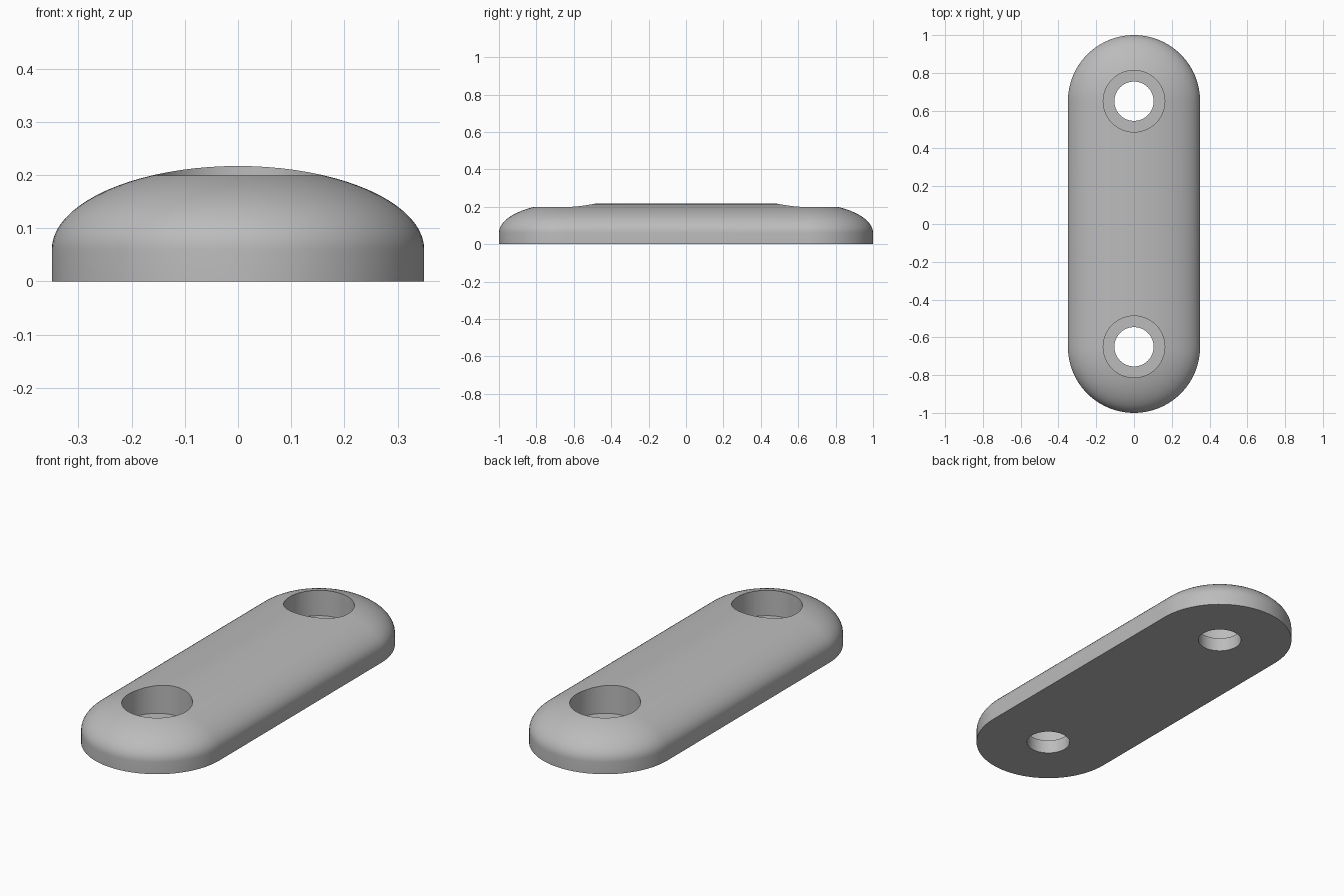
import bpy, bmesh, math

cube = bpy.data.objects.get("Cube")
if cube:
    bpy.data.objects.remove(cube, do_unlink=True)

HALF_W, END_Y = 0.35, 0.65        # end radius and end centre
WALL, DOME = 0.06, 0.157          # straight wall height, dome rise
FLOOR = 0.07                      # counterbore floor height
ARC, RINGS = 48, 20

grey = bpy.data.materials.new("plain grey")
grey.use_nodes = True
grey.diffuse_color = (0.5, 0.5, 0.5, 1)
grey.node_tree.nodes["Principled BSDF"].inputs["Base Color"].default_value = grey.diffuse_color


def stadium(bm, radius, z):
    """Ring of vertices around a rounded-end slot outline."""
    ring = []
    for side in (1, -1):
        for i in range(ARC + 1):
            a = math.pi * i / ARC
            ring.append(bm.verts.new((side * radius * math.cos(a),
                                      side * (END_Y + radius * math.sin(a)), z)))
    return ring


def bridge(bm, low, high):
    n = len(low)
    for i in range(n):
        j = (i + 1) % n
        bm.faces.new((low[i], low[j], high[j], high[i]))


# Domed plate: flat base, short wall, elliptical crown
bm = bmesh.new()
rings = [stadium(bm, HALF_W, 0)]
for k in range(RINGS + 1):
    t = math.pi / 2 * k / RINGS
    rings.append(stadium(bm, HALF_W * math.cos(t), WALL + DOME * math.sin(t)))
for low, high in zip(rings, rings[1:]):
    bridge(bm, low, high)
bm.faces.new(reversed(rings[0]))
bmesh.ops.remove_doubles(bm, verts=bm.verts, dist=1e-5)
bmesh.ops.recalc_face_normals(bm, faces=bm.faces)
mesh = bpy.data.meshes.new("domed_plate")
bm.to_mesh(mesh)
bm.free()
plate = bpy.data.objects.new("domed_plate", mesh)
bpy.context.collection.objects.link(plate)
mesh.materials.append(grey)


def drill(y, radius, bottom):
    """Cut a vertical round hole down to the given height."""
    bpy.ops.mesh.primitive_cylinder_add(vertices=64, radius=radius, depth=1,
                                        location=(0, y, bottom + 0.5))
    cutter = bpy.context.object
    cutter.name = "hole_cutter"
    cutter.hide_render = True
    cutter.data.materials.append(grey)
    mod = plate.modifiers.new("hole", "BOOLEAN")
    mod.operation, mod.solver, mod.object = "DIFFERENCE", "EXACT", cutter
    bpy.context.view_layer.objects.active = plate
    bpy.ops.object.modifier_apply(modifier=mod.name)
    bpy.data.objects.remove(cutter, do_unlink=True)


# Counterbored screw holes at both ends
for y in (-END_Y, END_Y):
    drill(y, 0.163, FLOOR)
    drill(y, 0.104, -0.5)

bpy.ops.object.select_all(action="DESELECT")
plate.select_set(True)
bpy.context.view_layer.objects.active = plate
bpy.ops.object.shade_smooth_by_angle(angle=math.radians(30))
